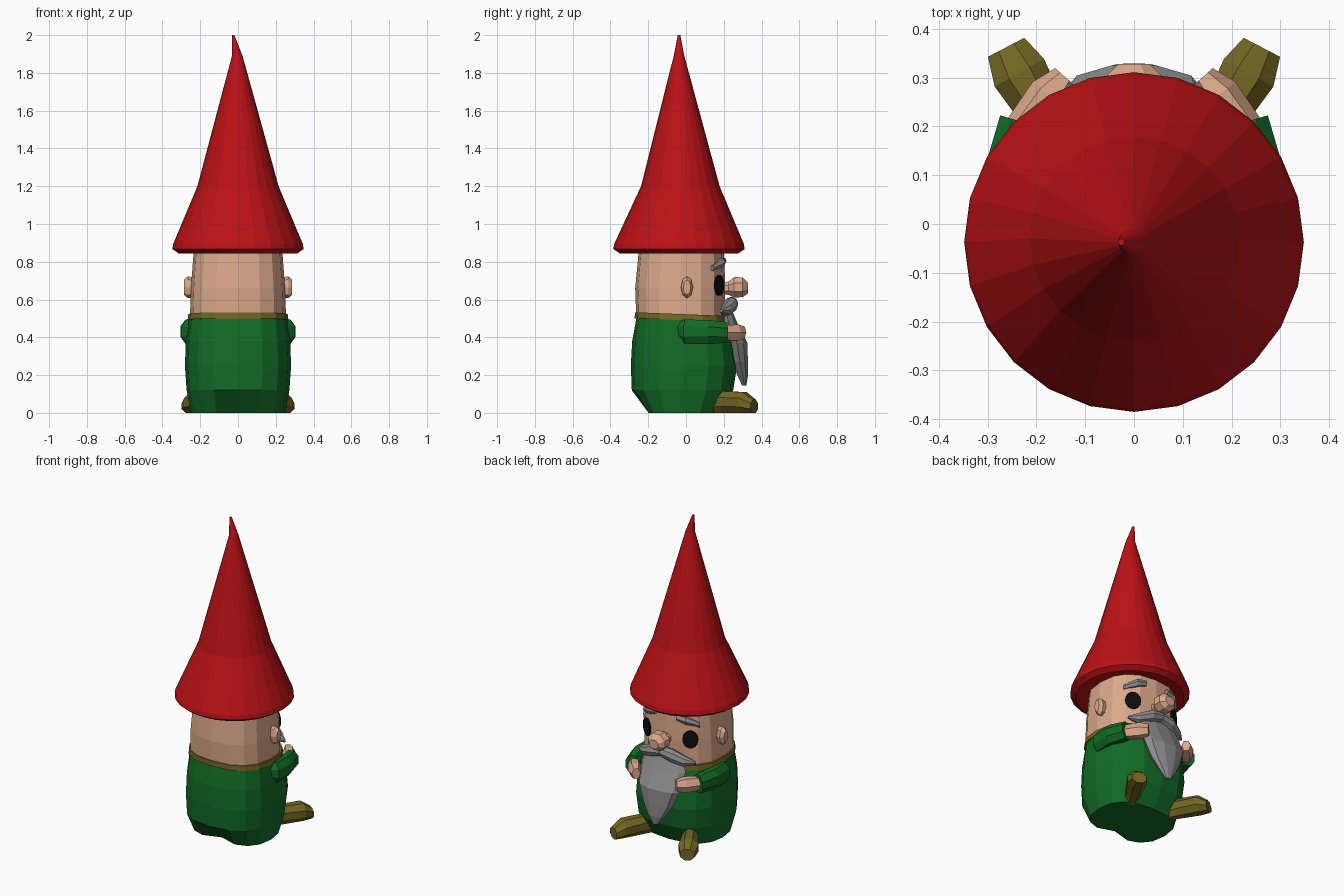
import bpy, bmesh, math
from mathutils import Vector

cube = bpy.data.objects.get("Cube")
if cube:
    bpy.data.objects.remove(cube, do_unlink=True)


def material(name, rgb):
    m = bpy.data.materials.new(name)
    m.use_nodes = True
    m.diffuse_color = (*rgb, 1)
    bsdf = next(n for n in m.node_tree.nodes if n.type == 'BSDF_PRINCIPLED')
    bsdf.inputs["Base Color"].default_value = (*rgb, 1)
    return m


RED = material("hat red", (0.50, 0.006, 0.008))
GREEN = material("coat green", (0.006, 0.15, 0.02))
SKIN = material("skin", (0.72, 0.40, 0.26))
GREY = material("hair grey", (0.27, 0.27, 0.27))
OLIVE = material("leather olive", (0.17, 0.135, 0.017))
BLACK = material("eye black", (0.004, 0.004, 0.004))


def loft(name, stations, mat, n=8, power=2.0, upright=False, turned=False, tweak=None):
    """Skin rings along a path. Each station is x, y, z, half width, half depth."""
    bm = bmesh.new()
    rings = []
    centres = [Vector(s[:3]) for s in stations]
    scale = 1 / math.cos(math.pi / n) if turned else 1
    for i, (c, s) in enumerate(zip(centres, stations)):
        u, v = Vector((1, 0, 0)), Vector((0, 1, 0))
        if not upright:
            d = centres[min(i + 1, len(centres) - 1)] - centres[max(i - 1, 0)]
            u, v = Vector((d.y, -d.x, 0)).normalized(), Vector((0, 0, 1))
        ring = []
        for k in range(n):
            t = 2 * math.pi * (k + 0.5 * turned) / n
            ca, sa = math.cos(t), math.sin(t)
            p = [math.copysign(abs(q) ** (2 / power), q) * scale for q in (ca, sa)]
            ring.append(bm.verts.new(c + u * p[0] * s[3] + v * p[1] * s[4]))
        rings.append(ring)
    for a, b in zip(rings, rings[1:]):
        for k in range(n):
            bm.faces.new((a[k], a[(k + 1) % n], b[(k + 1) % n], b[k]))
    bm.faces.new(rings[0])
    bm.faces.new(rings[-1])
    if tweak:
        tweak(rings)
    bmesh.ops.recalc_face_normals(bm, faces=bm.faces)
    me = bpy.data.meshes.new(name)
    bm.to_mesh(me)
    bm.free()
    me.materials.append(mat)
    ob = bpy.data.objects.new(name, me)
    bpy.context.collection.objects.link(ob)
    return ob


def pair(name, stations, mat, **kw):
    """Left part on +x and its mirrored right twin."""
    loft("left_" + name, stations, mat, **kw)
    loft("right_" + name, [(-s[0], *s[1:]) for s in stations], mat, **kw)


def column(rows):
    """Rows of z, half width, back y, front y become upright stations."""
    return [(0, (b + f) / 2, z, rx, (f - b) / 2) for z, rx, b, f in rows]


# Coat, with a notch at the bottom of the back
def notch(rings):
    rings[0][12].co.y += 0.06
    for k in (11, 13):
        rings[0][k].co.y += 0.01


loft("coat", column([(0, 0.25, -0.22, 0.18), (0.12, 0.272, -0.287, 0.25),
                     (0.25, 0.281, -0.292, 0.27), (0.38, 0.276, -0.285, 0.255),
                     (0.505, 0.26, -0.262, 0.215)]),
     GREEN, n=16, power=2.5, upright=True, tweak=notch)


# Collar, slightly higher at the back
def tilt(rings):
    for ring in rings:
        for v in ring:
            v.co.z -= 0.04 * v.co.y


loft("collar", column([(0.49, 0.267, -0.272, 0.223), (0.522, 0.263, -0.27, 0.22)]),
     OLIVE, n=16, power=2.5, upright=True, tweak=tilt)

# Head
loft("head", column([(0.49, 0.255, -0.263, 0.203), (0.66, 0.249, -0.269, 0.208),
                     (0.88, 0.233, -0.248, 0.2)]),
     SKIN, n=16, power=2.5, upright=True)

# Pointed hat with a turned-under brim and a bent tip
loft("hat", [(0, -0.037, 0.855, 0.25, 0.25), (0, -0.037, 0.845, 0.315, 0.315),
             (0, -0.037, 0.868, 0.348, 0.348), (0, -0.037, 0.895, 0.343, 0.343),
             (0, -0.03, 1.2, 0.215, 0.208), (-0.004, -0.037, 1.89, 0.028, 0.028),
             (-0.026, -0.037, 2.0, 0.007, 0.007)], RED, n=24, upright=True)

# Face
pair("ear", [(0.22, 0.003, 0.665, 0.026, 0.05), (0.265, 0.005, 0.665, 0.032, 0.058),
             (0.287, 0.005, 0.665, 0.02, 0.04)], SKIN)
ex, ey = 0.5, 0.866
pair("eye", [(0.15 + ex * d, 0.169 + ey * d, 0.675, 0.047, 0.056) for d in (0.003, 0.012)],
     BLACK, n=14)
pair("eyebrow", [(0.075, 0.2, 0.805, 0.016, 0.018), (0.13, 0.185, 0.795, 0.025, 0.027),
                 (0.195, 0.137, 0.765, 0.013, 0.016)], GREY, n=6)
loft("nose", [(0, 0.18, 0.66, 0.035, 0.03), (0, 0.225, 0.66, 0.037, 0.035),
              (0, 0.255, 0.665, 0.062, 0.054), (0, 0.3, 0.665, 0.06, 0.052),
              (0, 0.328, 0.66, 0.032, 0.028)], SKIN, turned=True)

# Beard and moustache
loft("beard", [(0, 0.205, 0.57, 0.12, 0.03), (0, 0.225, 0.48, 0.155, 0.047),
               (0, 0.27, 0.37, 0.145, 0.058), (0, 0.285, 0.27, 0.105, 0.045),
               (0, 0.3, 0.2, 0.06, 0.03), (0, 0.308, 0.145, 0.02, 0.012)],
     GREY, n=10, upright=True)
pair("moustache", [(0, 0.24, 0.585, 0.035, 0.03), (0.07, 0.237, 0.572, 0.04, 0.04),
                   (0.14, 0.212, 0.545, 0.033, 0.033), (0.2, 0.185, 0.54, 0.008, 0.01)], GREY)

# Arms and hands
pair("sleeve", [(0.21, -0.05, 0.44, 0.03, 0.045), (0.26, 0.0, 0.43, 0.043, 0.064),
                (0.262, 0.11, 0.43, 0.044, 0.062), (0.232, 0.21, 0.425, 0.044, 0.056)],
     GREEN, turned=True)
pair("hand", [(0.24, 0.18, 0.425, 0.036, 0.043), (0.175, 0.265, 0.425, 0.042, 0.05),
              (0.142, 0.302, 0.425, 0.026, 0.037)], SKIN, n=6)

# Shoes, splayed outwards
pair("shoe", [(x, y, h / 2, a, h / 2) for x, y, a, h in
              [(0.13, 0.13, 0.04, 0.1), (0.17, 0.2, 0.045, 0.115),
               (0.235, 0.31, 0.058, 0.11), (0.262, 0.362, 0.042, 0.07)]],
     OLIVE, turned=True)
